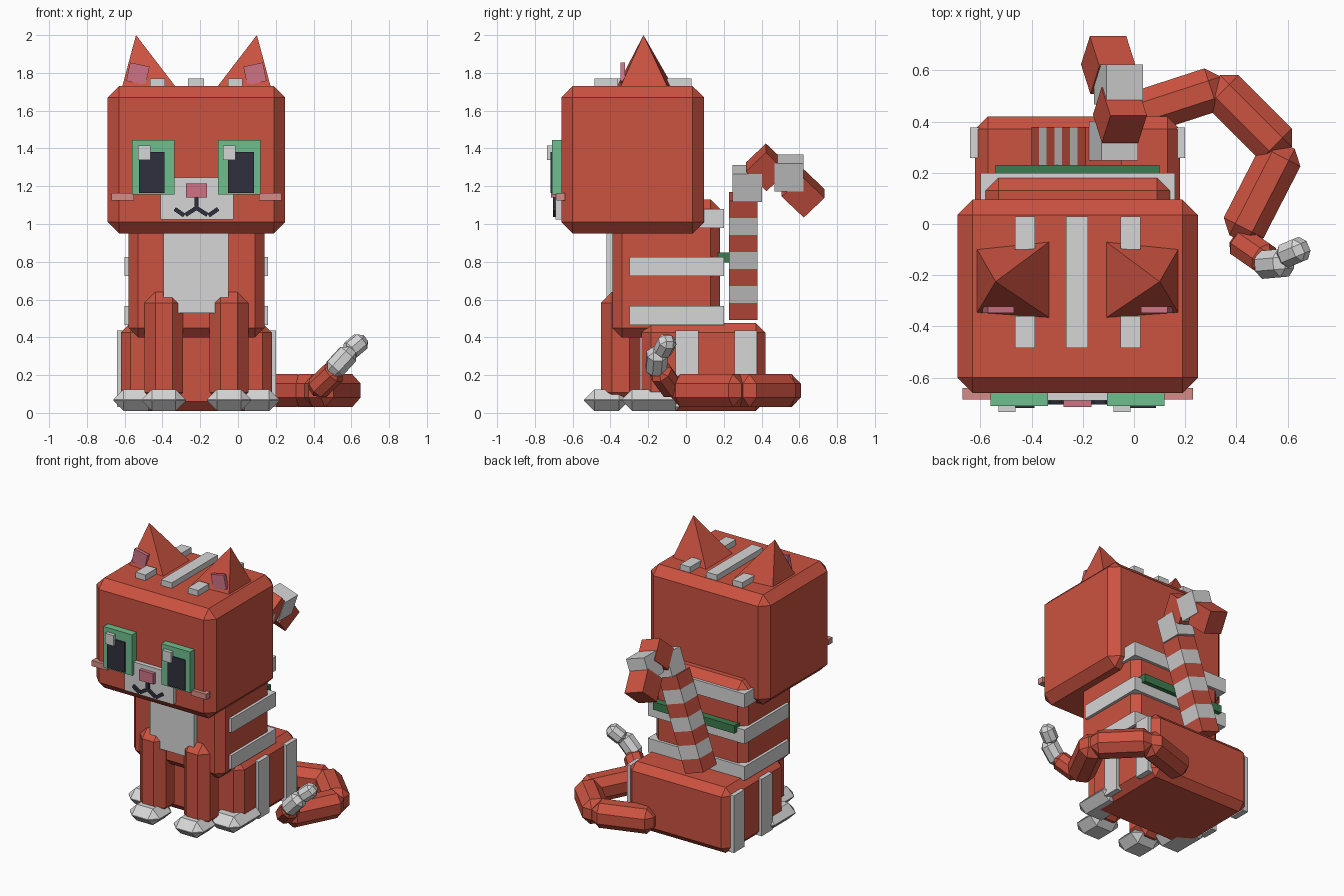
import bpy, bmesh
from math import radians
from mathutils import Matrix, Vector

if "Cube" in bpy.data.objects:
    bpy.data.objects.remove(bpy.data.objects["Cube"], do_unlink=True)

MID = -0.22  # symmetry plane of the body


def material(name, r, g, b):
    m = bpy.data.materials.new(name)
    m.use_nodes = True
    m.diffuse_color = (r, g, b, 1)
    m.node_tree.nodes["Principled BSDF"].inputs["Base Color"].default_value = (r, g, b, 1)
    return m


RED = material("red_fur", 0.6, 0.085, 0.052)
WHITE = material("white_fur", 0.67, 0.67, 0.67)
GREEN = material("eye_green", 0.16, 0.52, 0.27)
DARK = material("pupil_dark", 0.03, 0.03, 0.05)
PINK = material("nose_pink", 0.62, 0.17, 0.24)
BLUSH = material("cheek_pink", 0.67, 0.26, 0.24)
COLLAR = material("collar_green", 0.045, 0.2, 0.075)


def finish(name, bm, mat):
    bmesh.ops.recalc_face_normals(bm, faces=bm.faces)
    me = bpy.data.meshes.new(name)
    bm.to_mesh(me)
    bm.free()
    me.materials.append(mat)
    ob = bpy.data.objects.new(name, me)
    bpy.context.collection.objects.link(ob)
    return ob


def block(name, centre, size, mat, bevel=0, rot=None):
    """Chamfered box, optionally rotated by a matrix."""
    bm = bmesh.new()
    bmesh.ops.create_cube(bm, size=1)
    bmesh.ops.scale(bm, vec=size, verts=bm.verts)
    if bevel:
        bmesh.ops.bevel(bm, geom=bm.edges[:], offset=bevel, segments=1,
                        affect='EDGES', clamp_overlap=True)
    m = Matrix.Translation(centre) @ (rot.to_4x4() if rot else Matrix())
    bm.transform(m)
    return finish(name, bm, mat)


def box(name, lo, hi, mat, bevel=0):
    lo, hi = Vector(lo), Vector(hi)
    return block(name, (lo + hi) / 2, hi - lo, mat, bevel)


def pair(name, lo, hi, mat, bevel=0):
    """Box on the model's right plus its mirror image."""
    box("right_" + name, lo, hi, mat, bevel)
    box("left_" + name, (2 * MID - hi[0], lo[1], lo[2]),
        (2 * MID - lo[0], hi[1], hi[2]), mat, bevel)


def segment(name, a, b, width, mat, bevel):
    """Chamfered bar running from a to b."""
    a, b = Vector(a), Vector(b)
    d = b - a
    rot = d.to_track_quat('Y', 'Z').to_matrix()
    block(name, (a + b) / 2, (width, d.length, width), mat, bevel, rot)


# Head, torso and haunches
box("head", (-0.69, -0.66, 0.95), (0.25, 0.095, 1.73), RED, 0.06)
box("torso", (-0.58, -0.39, 0.4), (0.14, 0.18, 1.13), RED, 0.05)
box("haunches", (-0.62, -0.235, 0.01), (0.18, 0.42, 0.475), RED, 0.05)
box("chest_bib", (-0.395, -0.42, 0.53), (-0.05, -0.36, 1.0), WHITE)

# Legs and paws
pair("front_leg", (-0.495, -0.45, 0.05), (-0.29, -0.24, 0.64), RED, 0.058)
pair("front_paw", (-0.51, -0.54, 0.01), (-0.275, -0.3, 0.125), WHITE, 0.055)
pair("rear_paw", (-0.66, -0.34, 0.01), (-0.42, 0.0, 0.125), WHITE, 0.055)

# Body bands, collar strip and haunch stripes
for i, z in enumerate((0.465, 0.725, 0.98)):
    box(f"body_band_{i}", (-0.6, -0.3, z), (0.16, 0.2, z + 0.1), WHITE)
box("collar_strip", (-0.54, 0.17, 0.795), (0.1, 0.23, 0.85), COLLAR)
for i, y in enumerate((-0.055, 0.257)):
    pair(f"haunch_stripe_{i}", (-0.64, y, 0.03), (-0.6, y + 0.12, 0.435), WHITE)

# Eyes
pair("eye", (-0.56, -0.71, 1.155), (-0.335, -0.64, 1.445), GREEN)
pair("pupil", (-0.525, -0.718, 1.165), (-0.388, -0.7, 1.38), DARK)
for side, x in (("right", -0.53), ("left", -0.08)):
    box(side + "_eye_glint", (x, -0.735, 1.34), (x + 0.067, -0.7, 1.415), WHITE)

# Muzzle, nose, cheeks and mouth
box("muzzle", (-0.41, -0.69, 1.025), (-0.025, -0.64, 1.245), WHITE)
box("nose", (-0.275, -0.715, 1.14), (-0.165, -0.67, 1.215), PINK)
pair("cheek", (-0.67, -0.685, 1.125), (-0.55, -0.64, 1.165), BLUSH)
box("mouth_centre", (MID - 0.011, -0.705, 1.075), (MID + 0.011, -0.68, 1.15), DARK)
for side, s in (("right", -1), ("left", 1)):
    for part, a, b in (("inner", (0, 1.085), (0.058, 1.048)),
                       ("outer", (0.065, 1.045), (0.115, 1.08))):
        segment(f"{side}_mouth_{part}", (MID + s * a[0], -0.694, a[1]),
                (MID + s * b[0], -0.694, b[1]), 0.022, DARK, 0)

# Ears: four-sided points with an off-centre tip, and pink inner plates
for side, s in (("right", -1), ("left", 1)):
    bm = bmesh.new()
    base = [bm.verts.new((MID + s * x, y, 1.72)) for x, y in
            ((0.105, -0.065), (0.105, -0.37), (0.395, -0.35), (0.395, -0.095))]
    tip = bm.verts.new((MID + s * 0.32, -0.225, 2.0))
    bm.faces.new(base)
    for i in range(4):
        bm.faces.new((base[i], base[(i + 1) % 4], tip))
    finish(side + "_ear", bm, RED)
    block(side + "_inner_ear", (MID + s * 0.31, -0.335, 1.795), (0.105, 0.025, 0.1),
          PINK, 0, Matrix.Rotation(radians(s * -12), 3, 'Y'))

# Crown stripes
box("crown_stripe", (-0.265, -0.485, 1.7), (-0.18, 0.03, 1.77), WHITE)
pair("crown_patch_front", (-0.465, -0.485, 1.7), (-0.387, -0.36, 1.77), WHITE)
pair("crown_patch_rear", (-0.465, -0.1, 1.7), (-0.387, 0.03, 1.77), WHITE)

# Upright ringed tail: leaning column of alternating rings, then a hook
lean = Matrix.Rotation(radians(18.5), 3, 'Y')
root = Vector((-0.33, 0.303, 0.515))
step = 0.095
for i in range(7):
    block(f"tail_ring_{i}", root + lean @ Vector((0, 0, step * (i + 0.5))),
          (0.15, 0.15, step), WHITE if i % 2 else RED, 0, lean)
hook = (((-0.08, 0.325, 1.215), 0, 0.155, WHITE), ((-0.055, 0.425, 1.3), -45, 0.15, RED),
        ((-0.06, 0.545, 1.27), 0, 0.155, WHITE), ((-0.1, 0.62, 1.165), -135, 0.165, RED))
for i, (c, turn, length, mat) in enumerate(hook):
    block(f"tail_hook_{i}", c, (0.15, 0.155, length), mat, 0,
          lean @ Matrix.Rotation(radians(turn), 3, 'X'))

# Curled ground tail: chamfered bars ending in a pale raised tip
curl = (((-0.05, 0.41, 0.118), (0.35, 0.54, 0.118), 0.175, RED),
        ((0.31, 0.555, 0.118), (0.59, 0.275, 0.118), 0.175, RED),
        ((0.595, 0.31, 0.118), (0.405, -0.06, 0.118), 0.175, RED),
        ((0.4, -0.06, 0.11), (0.53, -0.15, 0.235), 0.12, RED),
        ((0.49, -0.16, 0.21), (0.605, -0.15, 0.335), 0.11, WHITE),
        ((0.575, -0.13, 0.315), (0.67, -0.09, 0.395), 0.095, WHITE))
for i, (a, b, width, mat) in enumerate(curl):
    segment(f"curled_tail_{i}", a, b, width, mat, width * 0.29)
